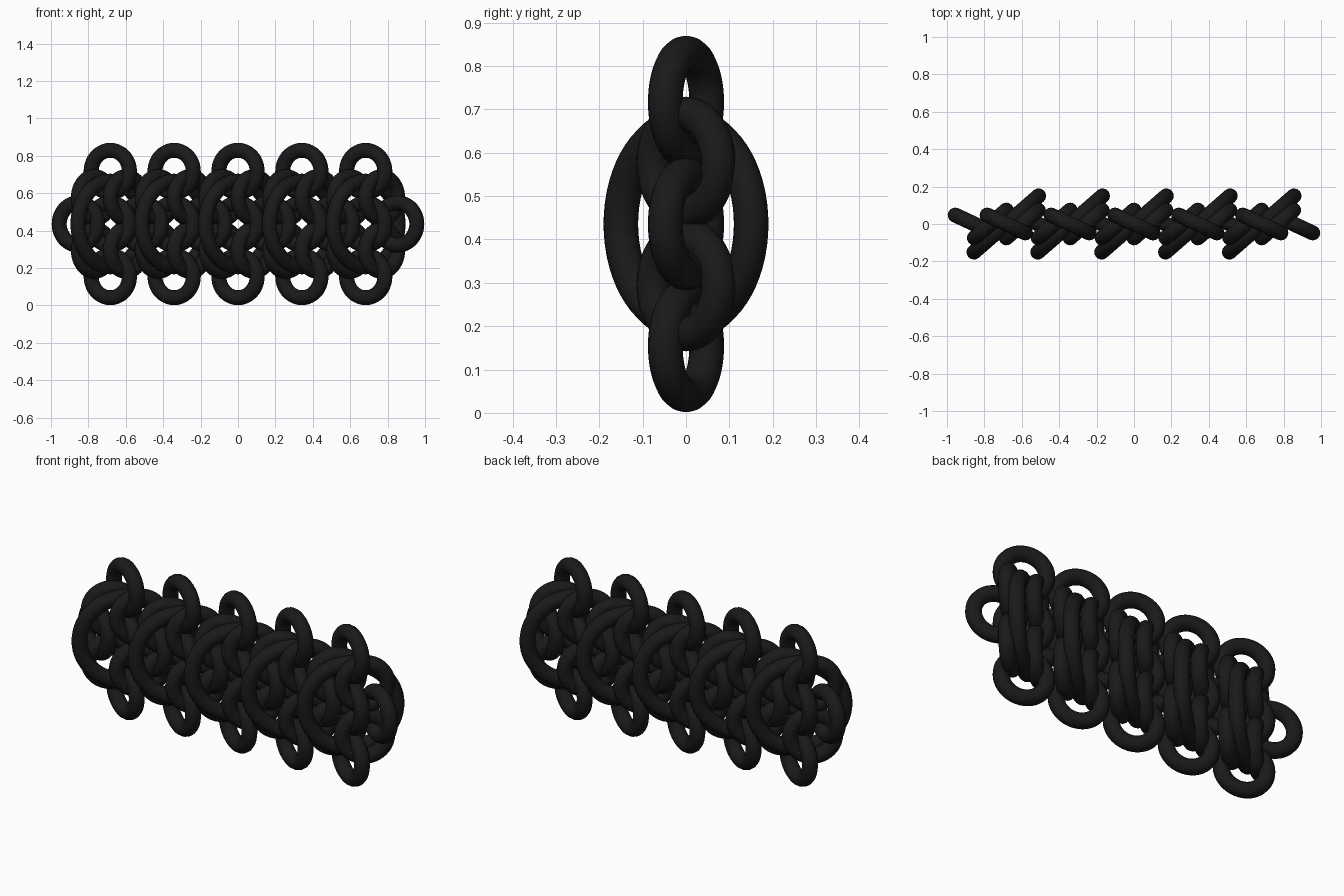
import bpy, math

if "Cube" in bpy.data.objects:
    bpy.data.objects.remove(bpy.data.objects["Cube"])

PITCH = 0.1707      # half spacing between columns
ROW = 0.1405        # spacing between rows
MID = 0.4355        # height of the centre row
TUBE = 0.04         # wire radius

mat = bpy.data.materials.new("black_metal")
mat.diffuse_color = (0.01, 0.01, 0.01, 1)
mat.use_nodes = True
mat.node_tree.nodes["Principled BSDF"].inputs["Base Color"].default_value = mat.diffuse_color


def ring_mesh(name, radius):
    # Upright torus facing the front, shared by all rings of one size
    bpy.ops.mesh.primitive_torus_add(major_radius=radius, minor_radius=TUBE,
                                     major_segments=64, minor_segments=16)
    ob = bpy.context.object
    bpy.ops.object.shade_smooth()
    mesh = ob.data
    mesh.name = name
    mesh.materials.append(mat)
    bpy.data.objects.remove(ob)
    return mesh


small = ring_mesh("small_ring", 0.113)
large = ring_mesh("large_ring", 0.229)


def place(name, mesh, x, z, lean):
    ob = bpy.data.objects.new(name, mesh)
    ob.location = (x, 0, z)
    ob.rotation_euler = (math.pi / 2, 0, math.radians(lean))
    bpy.context.collection.objects.link(ob)


# Centre row of small rings, its ends stick out left and right
for i in range(-5, 6):
    place("centre_ring", small, i * PITCH, MID, -25)

for side in (-1, 1):
    # Connecting rows, leaning the other way
    for i in range(10):
        place("connecting_ring", small, (i - 4.5) * PITCH, MID + side * ROW, 41)
    # Outer edge rings, one per column
    for i in range(-2, 3):
        place("edge_ring", small, i * 2 * PITCH, MID + side * 2 * ROW, -25)

# Large captive ring around the heart of each column
for i in range(-2, 3):
    place("large_ring", large, i * 2 * PITCH, MID, 41)
